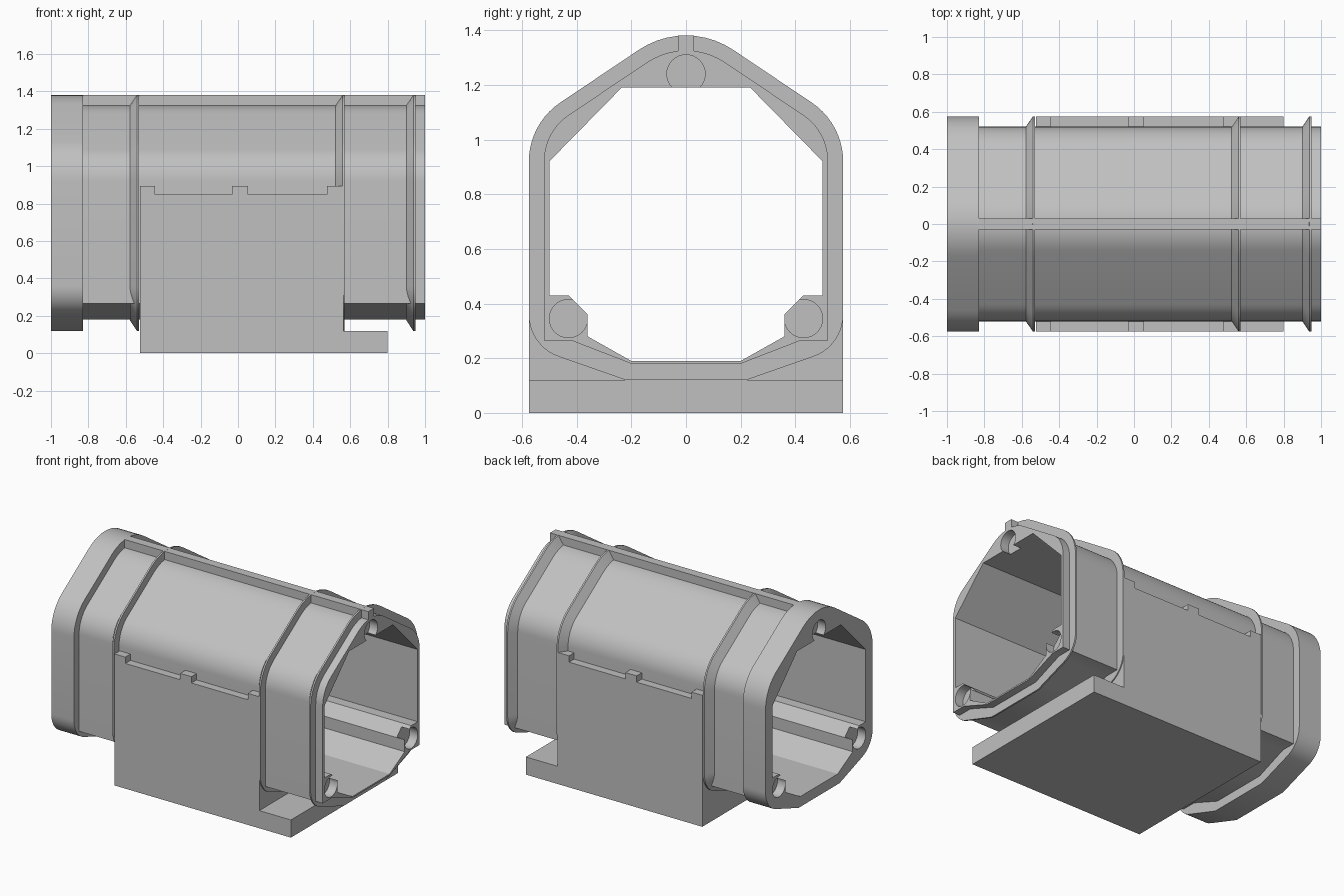
import bpy, bmesh, math
from mathutils import Vector, Matrix

old = bpy.data.objects.get("Cube")
if old:
    bpy.data.objects.remove(old, do_unlink=True)

grey = bpy.data.materials.new("light grey")
grey.use_nodes = True
COLOUR = (0.53, 0.53, 0.53, 1)
grey.diffuse_color = COLOUR
grey.node_tree.nodes["Principled BSDF"].inputs["Base Color"].default_value = COLOUR


def outline(half, steps=10):
    """Mirror half a (y, z, radius) outline and round its corners."""
    corners = half + [(-y, z, r) for y, z, r in reversed(half) if y > 0]
    points = []
    for i, (y, z, r) in enumerate(corners):
        c = Vector((y, z))
        if r == 0:
            points.append(c)
            continue
        a = (Vector(corners[i - 1][:2]) - c).normalized()
        b = (Vector(corners[(i + 1) % len(corners)][:2]) - c).normalized()
        half_angle = a.angle(b) / 2
        centre = c + (a + b).normalized() * r / math.sin(half_angle)
        start = c + a * r / math.tan(half_angle) - centre
        end = c + b * r / math.tan(half_angle) - centre
        sweep = start.angle(end)
        for k in range(steps + 1):
            t = k / steps
            points.append(centre + (start * math.sin((1 - t) * sweep)
                                    + end * math.sin(t * sweep)) / math.sin(sweep))
    return points


def make(name, bm):
    bmesh.ops.recalc_face_normals(bm, faces=bm.faces)
    mesh = bpy.data.meshes.new(name)
    bm.to_mesh(mesh)
    bm.free()
    mesh.materials.append(grey)
    ob = bpy.data.objects.new(name, mesh)
    bpy.context.collection.objects.link(ob)
    return ob


def loft(name, sections):
    """Skin a closed solid through (x, outline) sections."""
    bm = bmesh.new()
    rings = [[bm.verts.new((x, p.x, p.y)) for p in pts] for x, pts in sections]
    n = len(rings[0])
    for a, b in zip(rings, rings[1:]):
        for i in range(n):
            j = (i + 1) % n
            bm.faces.new((a[i], a[j], b[j], b[i]))
    bm.faces.new(rings[0])
    bm.faces.new(rings[-1])
    return make(name, bm)


def box(name, x0, x1, y, z0, z1):
    rect = [Vector(p) for p in ((-y, z0), (y, z0), (y, z1), (-y, z1))]
    return loft(name, [(x0, rect), (x1, rect)])


def cut(ob, *cutters):
    bpy.context.view_layer.objects.active = ob
    for c in cutters:
        mod = ob.modifiers.new("cut", 'BOOLEAN')
        mod.operation, mod.solver, mod.object = 'DIFFERENCE', 'EXACT', c
        bpy.ops.object.modifier_apply(modifier=mod.name)


# Cross-sections
flange = outline([(0, 1.444, 0.31), (0.575, 1.058, 0.26),
                  (0.575, 0.244, 0.163), (0.22, 0.12, 0)])
flange_inset = outline([(0, 1.378, 0.255), (0.52, 1.029, 0.205),
                        (0.52, 0.285, 0.108), (0.21, 0.176, 0)])
body = outline([(0, 1.378, 0.255), (0.52, 1.029, 0.205),
                (0.52, 0.265, 0), (0.42, 0.265, 0), (0.2, 0.18, 0)])
bore = outline([(0.235, 1.19, 0), (0.5, 0.92, 0), (0.5, 0.43, 0), (0.43, 0.43, 0),
                (0.36, 0.36, 0), (0.36, 0.28, 0), (0.2, 0.19, 0)])

# Cutters
bore_cutter = loft("bore_cutter", [(-1.1, bore), (1.1, bore)])
body_cutter = loft("body_cutter", [(-1.1, body), (1.1, body)])
bm = bmesh.new()
for x in (-1, 1):
    for y, z in ((0, 1.24), (0.43, 0.345), (-0.43, 0.345)):
        bmesh.ops.create_cone(bm, cap_ends=True, segments=32, radius1=0.07, radius2=0.07,
                              depth=0.12, matrix=Matrix.Translation((x, y, z))
                              @ Matrix.Rotation(math.pi / 2, 4, 'Y'))
socket_cutter = make("socket_cutter", bm)
cutters = [bore_cutter, body_cutter, socket_cutter]

# Hollow body and end collar
parts = []
for name, x0, x1, profile in (("body_tube", -0.83, 1, body), ("end_collar", -1, -0.83, flange)):
    ob = loft(name, [(x0, profile), (x1, profile)])
    cut(ob, bore_cutter, socket_cutter)
    parts.append(ob)

# Ramped ribs around the body
for name, x in (("rear_rib", -0.578), ("middle_rib", 0.522), ("front_rib", 0.9)):
    ob = loft(name, [(x, flange_inset), (x + 0.037, flange), (x + 0.048, flange)])
    cut(ob, body_cutter)
    parts.append(ob)

# Spine along the top
parts.append(box("top_spine", -0.83, 1, 0.03, 1.315, 1.38))

# Saddle block with foot plate and raised tabs along its upper edges
side = [(-0.525, 0), (0.8, 0), (0.8, 0.12), (0.563, 0.12), (0.563, 0.893), (0.476, 0.893),
        (0.476, 0.85), (0.053, 0.85), (0.053, 0.893), (-0.032, 0.893), (-0.032, 0.85),
        (-0.444, 0.85), (-0.444, 0.893), (-0.525, 0.893)]
bm = bmesh.new()
face = bm.faces.new([bm.verts.new((x, -0.575, z)) for x, z in side])
grown = bmesh.ops.extrude_face_region(bm, geom=[face])["geom"]
bmesh.ops.translate(bm, vec=(0, 1.15, 0),
                    verts=[g for g in grown if isinstance(g, bmesh.types.BMVert)])
saddle = make("saddle_block", bm)
cut(saddle, body_cutter)
parts.append(saddle)

for c in cutters:
    bpy.data.objects.remove(c, do_unlink=True)

# Smooth the rounded corners, keep the edges crisp
bpy.ops.object.select_all(action='DESELECT')
for ob in parts:
    ob.select_set(True)
bpy.context.view_layer.objects.active = parts[0]
bpy.ops.object.shade_smooth_by_angle(angle=math.radians(25))
